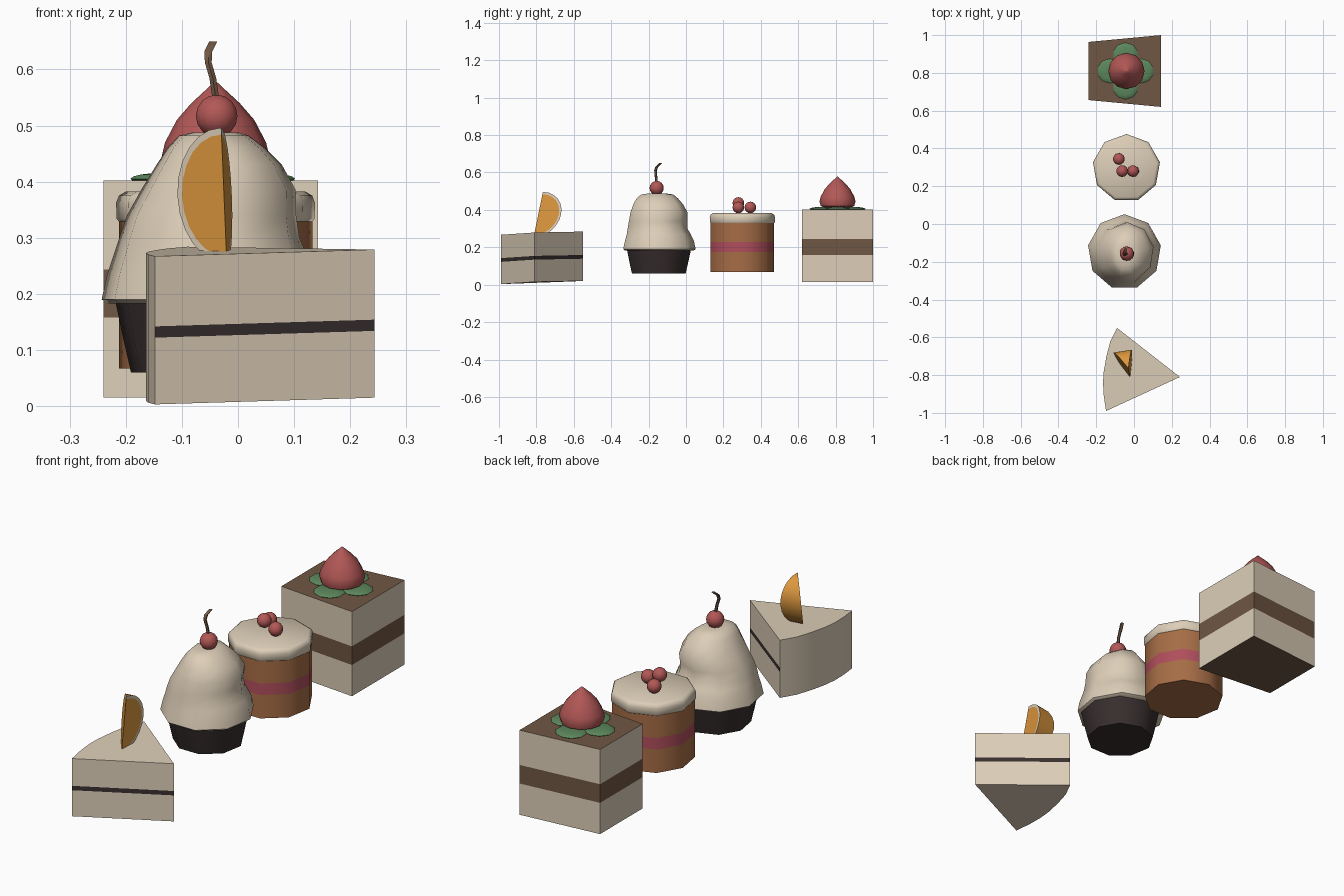
import bpy, bmesh, math
from mathutils import Vector

if "Cube" in bpy.data.objects:
    bpy.data.objects.remove(bpy.data.objects["Cube"])


def lin(c):
    c /= 255
    return c / 12.92 if c <= 0.04045 else ((c + 0.055) / 1.055) ** 2.4


MATS = {}
for mat_name, rgb in {
    "cream": (221, 206, 184), "brown_sponge": (112, 87, 68),
    "dark_chocolate": (56, 46, 46), "caramel_sponge": (166, 109, 70),
    "pink_jam": (176, 78, 92), "berry_red": (178, 88, 86),
    "leaf_green": (92, 135, 92), "orange": (220, 151, 62),
}.items():
    m = bpy.data.materials.new(mat_name)
    m.diffuse_color = (*[lin(c) for c in rgb], 1)
    m.use_nodes = True
    m.node_tree.nodes["Principled BSDF"].inputs["Base Color"].default_value = m.diffuse_color
    MATS[mat_name] = m


def finish(name, bm, mats, rule=None, angle=48):
    bmesh.ops.recalc_face_normals(bm, faces=bm.faces)
    bm.normal_update()
    if rule:
        for f in bm.faces:
            f.material_index = rule(f.calc_center_median(), f.normal)
    me = bpy.data.meshes.new(name)
    bm.to_mesh(me)
    bm.free()
    for k in mats:
        me.materials.append(MATS[k])
    ob = bpy.data.objects.new(name, me)
    bpy.context.collection.objects.link(ob)
    bpy.ops.object.select_all(action='DESELECT')
    bpy.context.view_layer.objects.active = ob
    ob.select_set(True)
    bpy.ops.object.shade_smooth_by_angle(angle=math.radians(angle))
    return ob


def loft(name, rings, mats, rule=None, angle=48):
    """Skin a list of equal-length point rings and cap both ends."""
    bm = bmesh.new()
    vs = [[bm.verts.new(p) for p in r] for r in rings]
    n = len(vs[0])
    for a, b in zip(vs, vs[1:]):
        for i in range(n):
            j = (i + 1) % n
            bm.faces.new((a[i], a[j], b[j], b[i]))
    bm.faces.new(vs[0])
    bm.faces.new(vs[-1])
    return finish(name, bm, mats, rule, angle)


def ring(cx, cy, z, rx, ry=None, n=9):
    ry = rx if ry is None else ry
    return [(cx + rx * math.cos(math.pi / 2 + i * math.tau / n),
             cy + ry * math.sin(math.pi / 2 + i * math.tau / n), z) for i in range(n)]


def ball(name, loc, size, mat, seg=14):
    bm = bmesh.new()
    bmesh.ops.create_uvsphere(bm, u_segments=seg, v_segments=8, radius=1)
    for v in bm.verts:
        v.co = Vector(loc) + Vector([a * s for a, s in zip(v.co, size)])
    return finish(name, bm, [mat])


# --- Square layer cake ---
corners = [(-.24, .656), (.143, .62), (.143, 1.0), (-.24, .964)]
loft("square_cake", [[(x, y, z) for x, y in corners] for z in (.015, .158, .243, .402)],
     ["cream", "brown_sponge"],
     lambda c, n: int(abs(n.z) > .5 or .158 < c.z < .243), 30)
for i, (dx, dy) in enumerate([(0, 1), (1, 0), (0, -1), (-1, 0)]):
    ball(f"strawberry_leaf_{i}", (-.045 + dx * .082, .81 + dy * .085, .405),
         (.068, .065, .011), "leaf_green", 10)
loft("strawberry", [ring(-.04, .81, z, r, n=12) for z, r in
     [(.412, .07), (.422, .09), (.445, .096), (.47, .09), (.51, .069),
      (.54, .043), (.563, .018), (.578, .002)]], ["berry_red"])

# --- Round jam cake ---
loft("round_cake", [ring(-.04, .296, z, .175) for z in (.067, .174, .227, .335)],
     ["caramel_sponge", "pink_jam"],
     lambda c, n: int(abs(n.z) < .5 and .174 < c.z < .227))
loft("round_cake_icing", [ring(-.04, .296, z, r) for z, r in
     [(.325, .172), (.334, .179), (.362, .18), (.375, .175), (.382, .163)]],
     ["cream"], None, 60)
for i, p in enumerate([(-.08, .344, .413), (-.063, .28, .437), (-.005, .28, .413)]):
    ball(f"small_berry_{i}", p, (.031,) * 3, "berry_red")

# --- Cupcake ---
loft("cupcake_case", [ring(-.045, -.15, z, r) for z, r in
     [(.06, .148), (.12, .162), (.195, .178)]], ["dark_chocolate"])
# Lopsided frosting: z, x extents, y extents
frost = [(.183, -.235, .135, -.333, .035), (.19, -.246, .145, -.342, .046),
         (.235, -.236, .138, -.332, .036), (.27, -.224, .125, -.322, .02),
         (.30, -.214, .112, -.317, .003), (.34, -.200, .106, -.31, .002),
         (.385, -.175, .105, -.302, .004), (.43, -.147, .08, -.286, -.02),
         (.46, -.127, .05, -.268, -.045), (.482, -.106, .02, -.243, -.07),
         (.488, -.08, .0, -.20, -.11)]
loft("cupcake_frosting", [ring((a + b) / 2, (c + d) / 2, z, (b - a) / 2, (d - c) / 1.94)
     for z, a, b, c, d in frost], ["cream"], None, 60)
ball("cherry", (-.038, -.157, .517), (.038,) * 3, "berry_red")
loft("cherry_stem", [ring(x, y, z, r, n=6) for x, y, z, r in
     [(-.039, -.157, .545, .007), (-.045, -.161, .585, .007), (-.053, -.163, .612, .007),
      (-.053, -.155, .632, .008), (-.044, -.135, .65, .008)]], ["brown_sponge"])

# --- Cake wedge, slightly tilted, chocolate band on the two cut sides ---
plan = [(-.148, -.99, 0), (.243, -.81, .012), (-.09, -.55, .017),
        (-.125, -.62, .014), (-.146, -.70, .011), (-.16, -.78, .008),
        (-.164, -.84, .006), (-.16, -.91, .003)]
loft("cake_wedge", [[(x, y, z + h) for x, y, z in plan] for h in (.003, .122, .142, .267)],
     ["cream", "dark_chocolate"],
     lambda c, n: int(abs(n.z) < .5 and n.x > 0 and .125 < c.z < .155), 40)

# --- Orange segment standing on the wedge ---
mid, axis = Vector((-.025, -.79, .375)), Vector((-.005, .025, .121))
sides = [Vector((-.083, .107, 0)), Vector((.014, .122, 0))]
bm = bmesh.new()
N = 12
edge_rows = []
for d in sides:
    outer, inner = [], []
    for i in range(N + 1):
        t = math.pi * i / N
        off = axis * math.cos(t) + d * math.sin(t)
        outer.append(bm.verts.new(mid + off))
        inner.append(bm.verts.new(mid + off * .9))
    for i in range(N):
        f = bm.faces.new((outer[i], outer[i + 1], inner[i + 1], inner[i]))
        f.material_index = 1  # pale pith rim
    bm.faces.new(inner)
    edge_rows.append(outer)
for i in range(N):
    bm.faces.new((edge_rows[0][i], edge_rows[0][i + 1], edge_rows[1][i + 1], edge_rows[1][i]))
bmesh.ops.remove_doubles(bm, verts=bm.verts, dist=.0005)
finish("orange_segment", bm, ["orange", "cream"], None, 40)
